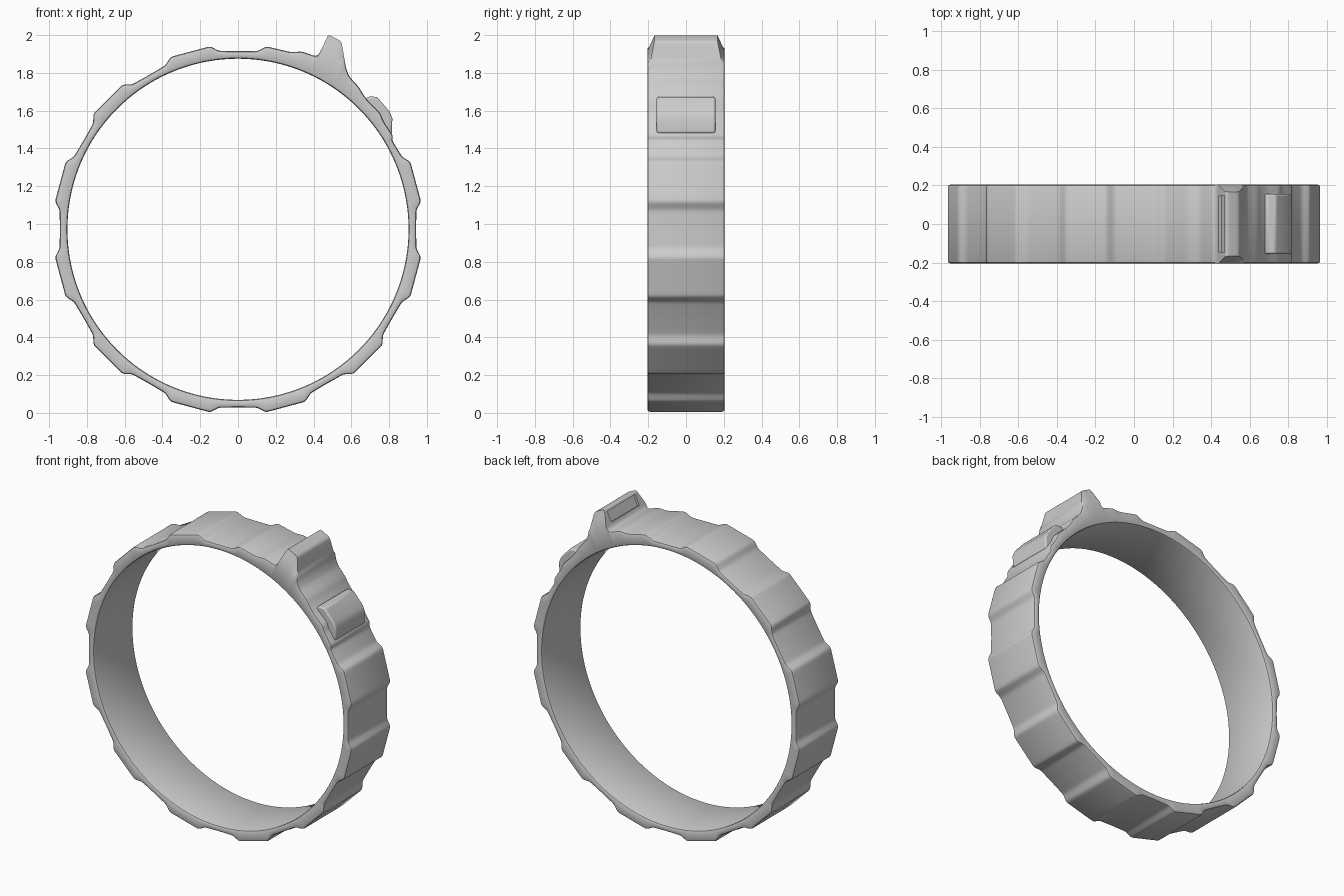
import bpy, bmesh, math
from mathutils import Vector

if "Cube" in bpy.data.objects:
    bpy.data.objects.remove(bpy.data.objects["Cube"])

CZ, R_IN, HALF = 0.972, 0.903, 0.205


def polar(deg, r):
    a = math.radians(deg)
    return Vector((r * math.sin(a), r * math.cos(a)))


def angle(p):
    return math.atan2(p.x, p.y)


def round_corners(pts, d):
    """Replace each corner of a closed polygon with a short curve."""
    out = []
    for i, p in enumerate(pts):
        a, b = pts[i - 1] - p, pts[(i + 1) % len(pts)] - p
        s = p + a.normalized() * min(d, a.length * 0.4)
        e = p + b.normalized() * min(d, b.length * 0.4)
        for t in (0, 0.25, 0.5, 0.75, 1):
            out.append(s * (1 - t) ** 2 + p * 2 * t * (1 - t) + e * t * t)
    return out


def subdivide(pts, step):
    """Add points on long edges so the inner circle stays round."""
    out = []
    for i, p in enumerate(pts):
        q = pts[(i + 1) % len(pts)]
        n = max(1, math.ceil((q - p).length / step))
        out += [p.lerp(q, k / n) for k in range(n)]
    return out


def finish(name, bm):
    bmesh.ops.recalc_face_normals(bm, faces=bm.faces)
    me = bpy.data.meshes.new(name)
    bm.to_mesh(me)
    bm.free()
    ob = bpy.data.objects.new(name, me)
    bpy.context.collection.objects.link(ob)
    return ob


def smooth(ob, deg):
    bpy.ops.object.select_all(action='DESELECT')
    ob.select_set(True)
    bpy.context.view_layer.objects.active = ob
    bpy.ops.object.shade_smooth_by_angle(angle=math.radians(deg))


# Outer outline: pointer block and clasp seat first, then regular raised pads
special = [(0.15, 1.94), (0.28, 1.91), (0.34, 1.913), (0.41, 1.888), (0.43, 1.90),
           (0.478, 2.003), (0.547, 1.968), (0.573, 1.82), (0.59, 1.78), (0.64, 1.725),
           (0.66, 1.69), (0.69, 1.65), (0.755, 1.585), (0.77, 1.545), (0.82, 1.47)]
outline = [Vector((x, z - CZ)) for x, z in special]
outline.append(polar(60, 0.942))
for k in range(2, 12):
    c = 15 + 30 * k
    outline += [polar(c + o, r) for o, r in
                ((-8.8, 0.95), (-6.4, 0.98), (6.4, 0.98), (8.8, 0.95), (15, 0.943))]
outline.append(polar(6.2, 0.948))
outline = subdivide(round_corners(outline, 0.016), 0.025)

# Band: one closed cross-section per outline point, bridged around
bm = bmesh.new()
rings = []
for p in outline:
    r, a = p.length, angle(p)
    top = HALF - 0.014 - max(0, r - 1.04) * 0.25
    shoulder = min(r - 0.014, 1.04)
    mid_y, mid_r = (HALF * 0.7 + top * 0.3), r - 0.004
    if r > 1.054:
        mid_y, mid_r = (HALF + top) / 2, (shoulder + r) / 2
    half = [(R_IN, HALF - 0.012), (R_IN + 0.004, HALF - 0.004), (R_IN + 0.012, HALF),
            (shoulder, HALF), (mid_r, mid_y), (r, top)]
    if r <= 1.054:
        half[4] = (r - 0.004, HALF - 0.004)
    sec = half + [(q, -y) for q, y in reversed(half)]
    rings.append([bm.verts.new((q * math.sin(a), y, CZ + q * math.cos(a))) for q, y in sec])
for i, A in enumerate(rings):
    B = rings[(i + 1) % len(rings)]
    for j in range(len(A)):
        k = (j + 1) % len(A)
        bm.faces.new((A[j], A[k], B[k], B[j]))
band = finish("ring_band", bm)

# Shallow rectangular recess in the left face of the pointer block
bm = bmesh.new()
bmesh.ops.create_cube(bm, size=1)
cutter = finish("recess_cutter", bm)
cutter.scale = (0.03, 0.29, 0.07)
cutter.rotation_euler = (0, math.radians(25), 0)
cutter.location = (0.455, 0, 1.952)
cutter.hide_render = True
cut = band.modifiers.new("recess", 'BOOLEAN')
cut.operation = 'DIFFERENCE'
cut.solver = 'EXACT'
cut.object = cutter
bpy.context.view_layer.objects.active = band
bpy.ops.object.modifier_apply(modifier=cut.name)
bpy.data.objects.remove(cutter)
smooth(band, 35)

# Small raised clasp next to the pointer block
bm = bmesh.new()
prof = [(0.675, 1.66), (0.69, 1.675), (0.735, 1.673), (0.803, 1.595), (0.817, 1.56),
        (0.815, 1.48), (0.78, 1.48), (0.67, 1.61)]
front = bm.faces.new([bm.verts.new((x, -0.155, z)) for x, z in prof])
ext = bmesh.ops.extrude_face_region(bm, geom=[front])
bmesh.ops.translate(bm, vec=(0, 0.31, 0),
                    verts=[v for v in ext["geom"] if isinstance(v, bmesh.types.BMVert)])
clasp = finish("clasp_bump", bm)
bev = clasp.modifiers.new("bevel", 'BEVEL')
bev.width, bev.segments = 0.01, 3
smooth(clasp, 40)
